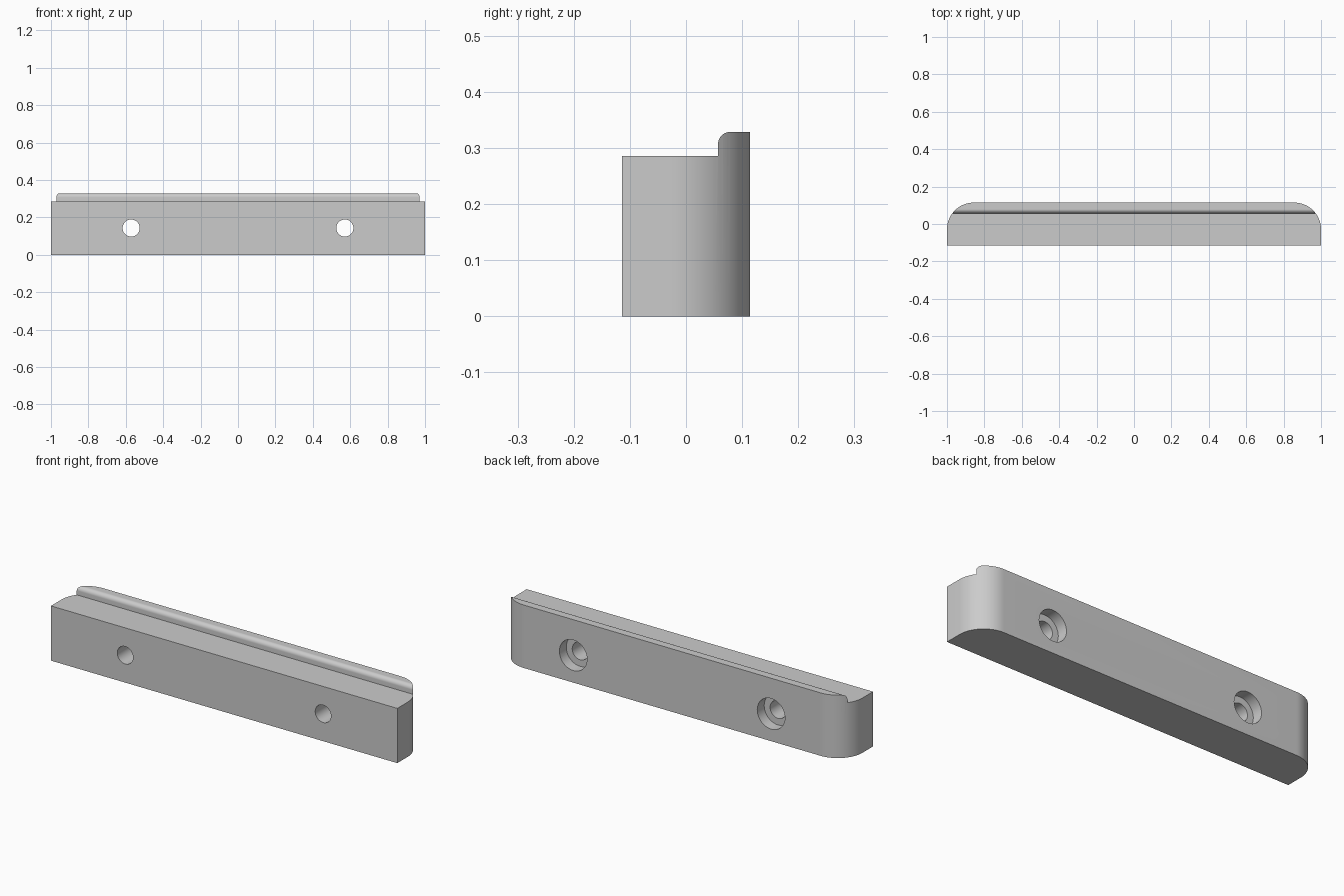
import bpy, bmesh
from math import sin, cos, pi
from mathutils import Vector

cube = bpy.data.objects.get("Cube")
if cube:
    bpy.data.objects.remove(cube, do_unlink=True)

UNIT = 2 / 140               # model grid: the bar is 140 units long
HALF_LEN, HALF_DEPTH = 70 * UNIT, 8 * UNIT
HEIGHT, LIP_TOP = 20 * UNIT, 23 * UNIT
LIP_FRONT, LIP_ROUND = 4 * UNIT, 1.5 * UNIT
CORNER = 10 * UNIT
HOLE_X, HOLE_Z = 40 * UNIT, 10 * UNIT
HOLE_R, BORE_R, BORE_FLOOR = 3.2 * UNIT, 5.6 * UNIT, 4 * UNIT

grey = bpy.data.materials.new("light_grey")
grey.use_nodes = True
grey.diffuse_color = (0.6, 0.6, 0.6, 1)
grey.node_tree.nodes["Principled BSDF"].inputs["Base Color"].default_value = (0.6, 0.6, 0.6, 1)


def arc(cx, cy, r, start, end, steps):
    angles = [start + (end - start) * i / steps for i in range(steps + 1)]
    return [(cx + r * cos(a), cy + r * sin(a)) for a in angles]


def prism(name, points, direction):
    """Extrude a closed outline along a direction."""
    bm = bmesh.new()
    face = bm.faces.new([bm.verts.new(p) for p in points])
    ext = bmesh.ops.extrude_face_region(bm, geom=[face], use_keep_orig=True)
    moved = [g for g in ext["geom"] if isinstance(g, bmesh.types.BMVert)]
    bmesh.ops.translate(bm, verts=moved, vec=Vector(direction))
    bmesh.ops.recalc_face_normals(bm, faces=bm.faces)
    mesh = bpy.data.meshes.new(name)
    bm.to_mesh(mesh)
    bm.free()
    mesh.materials.append(grey)
    obj = bpy.data.objects.new(name, mesh)
    bpy.context.collection.objects.link(obj)
    return obj


def cut(target, cutter, operation):
    """Apply a boolean and discard its cutter."""
    cutter.hide_render = True
    mod = target.modifiers.new("cut", "BOOLEAN")
    mod.operation, mod.solver, mod.object = operation, "EXACT", cutter
    bpy.context.view_layer.objects.active = target
    bpy.ops.object.modifier_apply(modifier=mod.name)
    bpy.data.objects.remove(cutter, do_unlink=True)


# Bar with raised rear lip: side profile run along x, oversize at back and ends
profile = [(-HALF_DEPTH, 0), (-HALF_DEPTH, HEIGHT), (LIP_FRONT, HEIGHT)]
profile += arc(LIP_FRONT + LIP_ROUND, LIP_TOP - LIP_ROUND, LIP_ROUND, pi, pi / 2, 12)
profile += [(2 * HALF_DEPTH, LIP_TOP), (2 * HALF_DEPTH, 0)]
bar = prism("mounting_bar", [(-1.2, y, z) for y, z in profile], (2.4, 0, 0))

# Plan outline with rounded rear corners
right = [(HALF_LEN, -2 * HALF_DEPTH)]
right += arc(HALF_LEN - CORNER, HALF_DEPTH - CORNER, CORNER, 0, pi / 2, 24)
outline = right + [(-x, y) for x, y in reversed(right)]
cut(bar, prism("plan_cutter", [(x, y, -0.1) for x, y in outline], (0, 0, 0.6)), "INTERSECT")

# Screw holes, counterbored from the back
for side in (-1, 1):
    for radius, start in ((HOLE_R, -0.3), (BORE_R, BORE_FLOOR)):
        ring = arc(side * HOLE_X, HOLE_Z, radius, 0, 2 * pi, 40)[:-1]
        cutter = prism("hole_cutter", [(x, start, z) for x, z in ring], (0, 0.3 - start, 0))
        cut(bar, cutter, "DIFFERENCE")

# Smooth rounded surfaces, crisp edges
bpy.ops.object.select_all(action="DESELECT")
bar.select_set(True)
bpy.context.view_layer.objects.active = bar
bpy.ops.object.shade_smooth_by_angle(angle=pi / 6)
